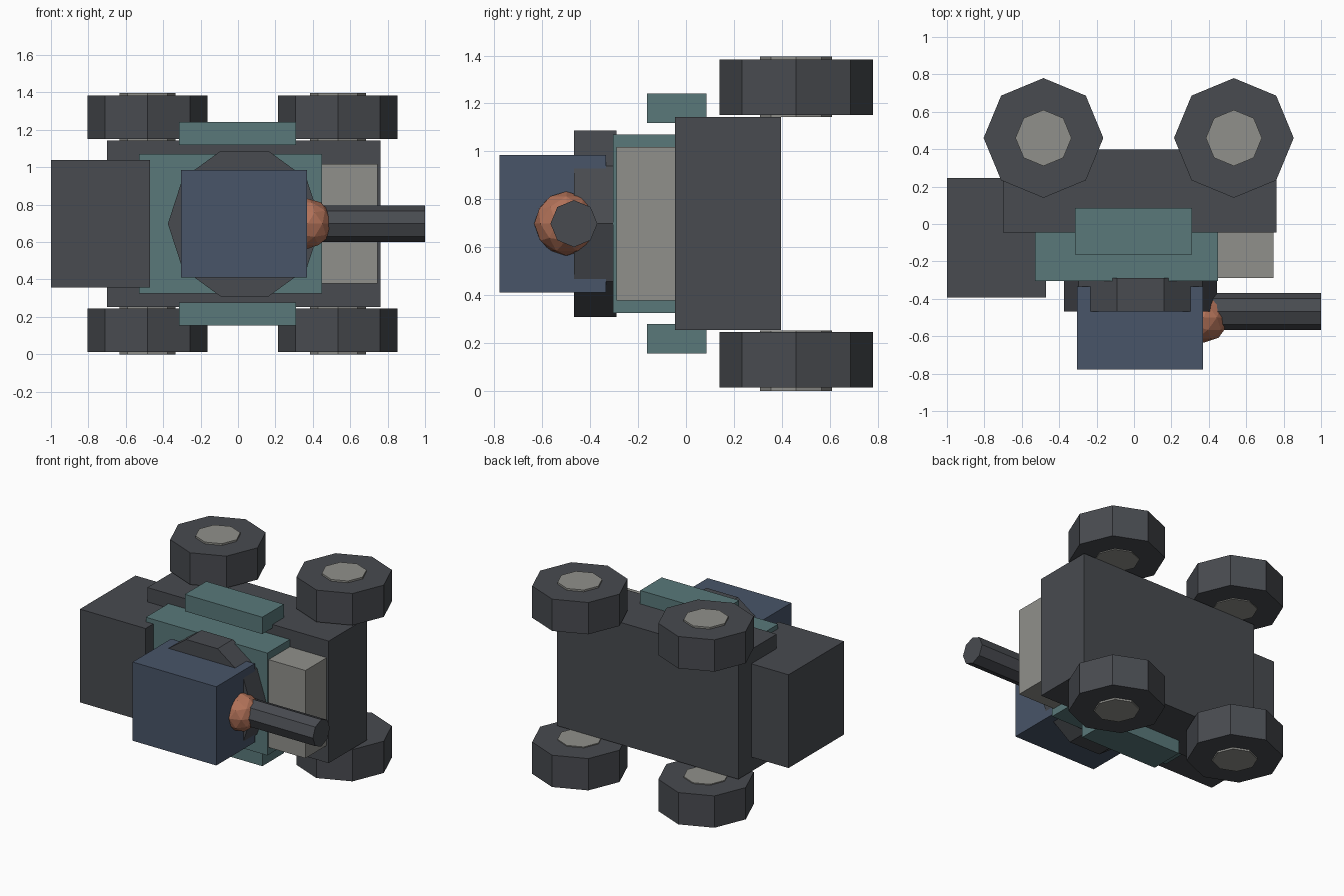
import bpy
from math import pi
from mathutils import Matrix

if "Cube" in bpy.data.objects:
    bpy.data.objects.remove(bpy.data.objects["Cube"])


def material(name, rgb):
    m = bpy.data.materials.new(name)
    m.diffuse_color = (*rgb, 1)
    m.use_nodes = True
    m.node_tree.nodes["Principled BSDF"].inputs["Base Color"].default_value = m.diffuse_color
    return m


DARK = material("dark_grey", (0.065, 0.07, 0.08))
TEAL = material("teal", (0.10, 0.19, 0.195))
PALE = material("pale_grey", (0.28, 0.28, 0.26))
BLUE = material("blue", (0.065, 0.09, 0.14))
COPPER = material("copper", (0.45, 0.17, 0.10))


def finish(name, mat):
    ob = bpy.context.object
    ob.name = ob.data.name = name
    ob.data.materials.append(mat)
    return ob


def box(name, x, y, z, mat):
    """Box from (min, max) ranges on each axis."""
    bpy.ops.mesh.primitive_cube_add(size=1)
    size = [b - a for a, b in (x, y, z)]
    mid = [(a + b) / 2 for a, b in (x, y, z)]
    ob = finish(name, mat)
    ob.data.transform(Matrix.Diagonal((*size, 1)))
    ob.location = mid
    return ob


def prism(name, sides, radius, axis, start, end, centre, mat):
    """Regular prism along an axis, with a corner on the other two axes' directions.
    centre holds the two remaining coordinates in x, y, z order."""
    bpy.ops.mesh.primitive_cylinder_add(vertices=sides, radius=radius, depth=end - start)
    ob = finish(name, mat)
    # first corner onto local x
    ob.data.transform(Matrix.Rotation(pi / 2, 4, 'Z'))
    if axis == 'X':
        ob.data.transform(Matrix.Rotation(pi / 2, 4, 'Y'))
    elif axis == 'Y':
        ob.data.transform(Matrix.Rotation(pi / 2, 4, 'X'))
    loc = list(centre)
    loc.insert('XYZ'.index(axis), (start + end) / 2)
    ob.location = loc
    return ob


MID = 0.698  # height of the mirror plane between the two wheel sides

# Hull (the vehicle lies on its side, its roof facing the front)
box("chassis", (-0.70, 0.763), (-0.045, 0.397), (0.253, 1.143), DARK)
box("rear_engine_box", (-1.0, -0.47), (-0.393, 0.247), (0.358, 1.038), DARK)
box("upper_hull", (-0.53, 0.45), (-0.305, 0.0), (0.325, 1.071), TEAL)
box("front_plate", (0.40, 0.747), (-0.29, 0.0), (0.378, 1.018), PALE)

# Turret and gun
prism("turret_ring", 10, 0.41, 'Y', -0.467, -0.29, (0.035, MID), DARK)
box("turret", (-0.305, 0.37), (-0.778, -0.335), (0.411, 0.985), BLUE)
bpy.ops.mesh.primitive_ico_sphere_add(subdivisions=2, radius=0.134, location=(0.373, -0.50, MID))
finish("gun_joint", COPPER)
prism("gun_barrel", 8, 0.098, 'X', 0.40, 1.0, (-0.468, MID), DARK)

# Side pods, wheels and hubs, repeated on both sides
for side, s in (("upper", 1), ("lower", -1)):
    def span(a, b):
        return tuple(sorted((MID + s * a, MID + s * b)))

    box(side + "_side_pod", (-0.315, 0.31), (-0.163, 0.085), span(0.42, 0.543), TEAL)
    for end, x in (("rear", -0.484), ("front", 0.534)):
        prism(f"{side}_{end}_wheel", 8, 0.32, 'Z', *span(0.453, 0.685), (x, 0.46), DARK)
        prism(f"{side}_{end}_hub", 8, 0.15, 'Z', *span(0.446, MID), (x, 0.46), PALE)
